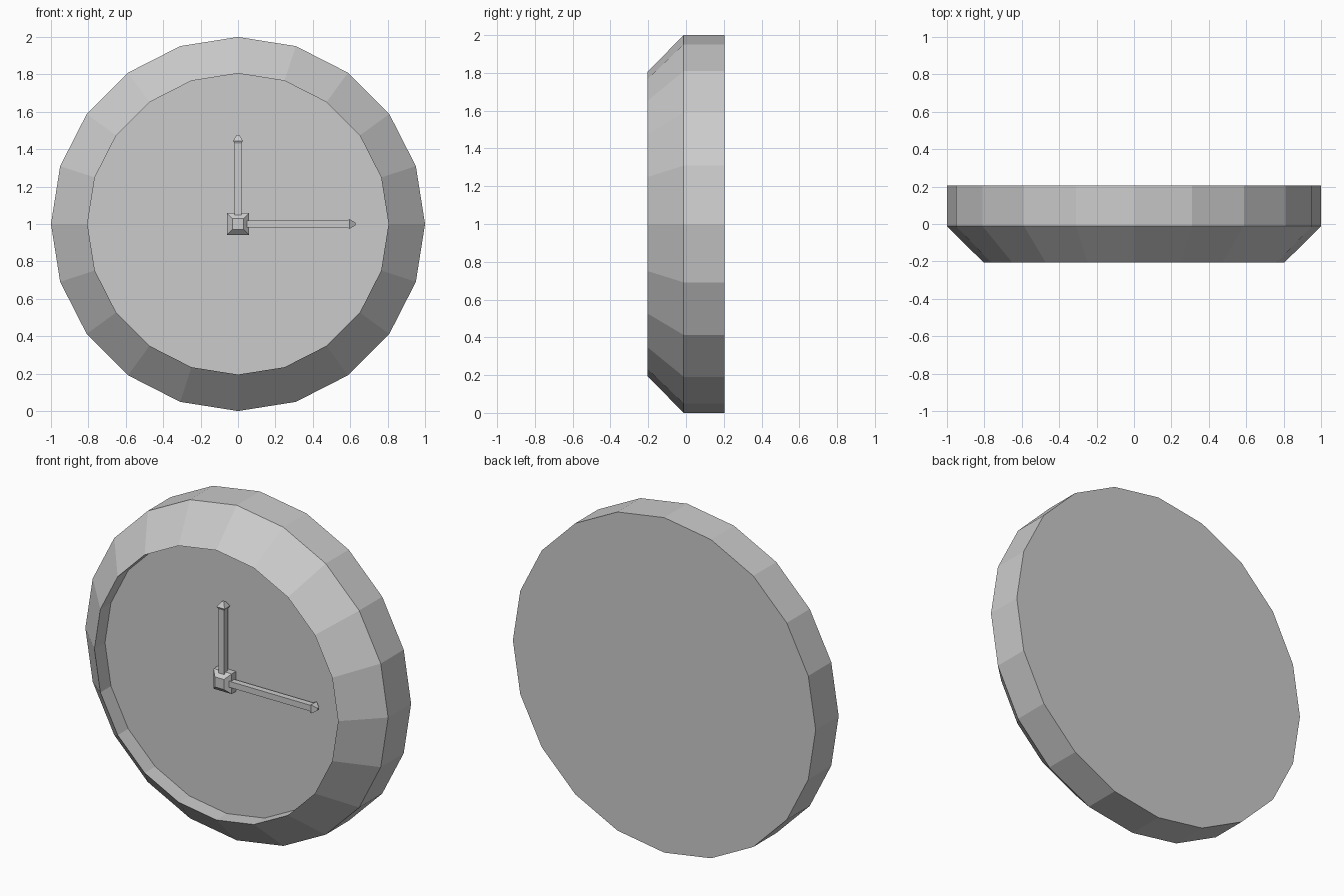
import bpy, bmesh, math
from mathutils import Matrix, Vector

if "Cube" in bpy.data.objects:
    bpy.data.objects.remove(bpy.data.objects["Cube"])


def loft(name, sections, sides, half_turn=0.0, matrix=Matrix()):
    """Stack regular polygon rings (radius, height) along local z and cap the ends."""
    bm = bmesh.new()
    rings = []
    for r, h in sections:
        ring = []
        for i in range(sides):
            a = 2 * math.pi * i / sides + half_turn
            ring.append(bm.verts.new(matrix @ Vector((r * math.cos(a), r * math.sin(a), h))))
        rings.append(ring)
    for lo, hi in zip(rings, rings[1:]):
        for i in range(sides):
            j = (i + 1) % sides
            bm.faces.new((lo[i], lo[j], hi[j], hi[i]))
    bm.faces.new(rings[0][::-1])
    bm.faces.new(rings[-1])
    bmesh.ops.recalc_face_normals(bm, faces=bm.faces)
    mesh = bpy.data.meshes.new(name)
    bm.to_mesh(mesh)
    bm.free()
    obj = bpy.data.objects.new(name, mesh)
    bpy.context.collection.objects.link(obj)
    return obj


def square(sections):
    """Convert half widths of square sections to corner radii."""
    return [(w * math.sqrt(2), h) for w, h in sections]


FLOOR = 0.105   # distance of the dial in front of y = 0
center = Matrix.Translation((0, 0, 1))
forward = center @ Matrix.Rotation(math.pi / 2, 4, 'X')   # local z -> -y

# Case with bevelled rim and recessed dial
loft("clock_case", [(1, -0.205), (1, 0.012), (0.805, 0.205), (0.805, FLOOR)], 20, 0, forward)

# Square hub with tapered cap
loft("hub", square([(0.06, FLOOR), (0.06, FLOOR + 0.04), (0.03, FLOOR + 0.07)]),
     4, math.pi / 4, forward)


# Hands: square bars with pointed tips
def hand(name, length, turn):
    m = (Matrix.Translation((0, -FLOOR - 0.033, 1)) @ Matrix.Rotation(turn, 4, 'Y'))
    loft(name, square([(0.018, 0.03), (0.018, length - 0.045), (0.026, length - 0.03),
                       (0.007, length)]), 4, math.pi / 4, m)


hand("hour_hand", 0.475, 0)
hand("minute_hand", 0.627, math.pi / 2)
